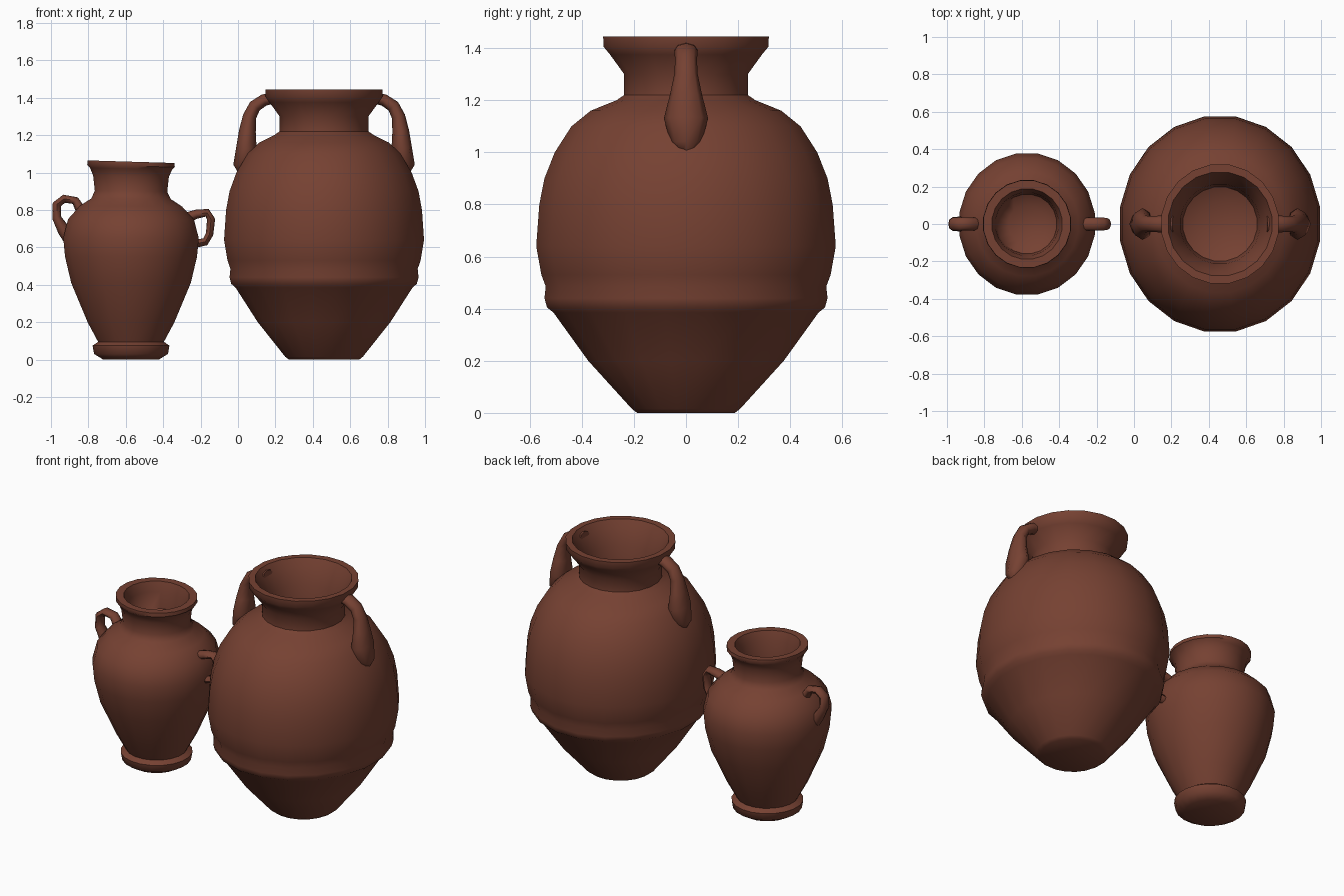
import bpy, bmesh, math
from mathutils import Vector

if "Cube" in bpy.data.objects:
    bpy.data.objects.remove(bpy.data.objects["Cube"], do_unlink=True)

clay = bpy.data.materials.new("terracotta clay")
clay.use_nodes = True
colour = (0.18, 0.053, 0.032, 1)
clay.diffuse_color = colour
clay.node_tree.nodes["Principled BSDF"].inputs["Base Color"].default_value = colour


def finish(name, bm, angle):
    bmesh.ops.recalc_face_normals(bm, faces=bm.faces)
    mesh = bpy.data.meshes.new(name)
    bm.to_mesh(mesh)
    bm.free()
    mesh.materials.append(clay)
    obj = bpy.data.objects.new(name, mesh)
    bpy.context.collection.objects.link(obj)
    bpy.ops.object.select_all(action="DESELECT")
    obj.select_set(True)
    bpy.context.view_layer.objects.active = obj
    bpy.ops.object.shade_smooth_by_angle(angle=math.radians(angle))
    return obj


def skin(bm, loops):
    """Bridge successive closed loops of points and cap both ends."""
    rings = [[bm.verts.new(p) for p in loop] for loop in loops]
    n = len(rings[0])
    for a, b in zip(rings, rings[1:]):
        for i in range(n):
            j = (i + 1) % n
            bm.faces.new((a[i], a[j], b[j], b[i]))
    bm.faces.new(rings[0][::-1])
    bm.faces.new(rings[-1])


def pot(name, cx, profile, squash, wide, tilt=0, sides=20):
    """Turn a (radius, z) profile; wide rings are narrowed along x."""
    height = max(z for r, z in profile)
    loops = []
    for r, z in profile:
        k = 1 - squash * min(1, max(0, (r - wide) / 0.1))
        loop = []
        for i in range(sides):
            a = math.tau * (i + 0.5) / sides
            x = r * k * math.cos(a)
            loop.append((cx + x, r * math.sin(a), z - tilt * x * (z / height) ** 6))
        loops.append(loop)
    bm = bmesh.new()
    skin(bm, loops)
    return finish(name, bm, 50)


def handle(name, path, sides=8):
    """Sweep an oval along (x, z, half thickness, half width) stations."""
    pts = [Vector((x, 0, z)) for x, z, t, w in path]
    loops = []
    for i, (x, z, t, w) in enumerate(path):
        along = (pts[min(i + 1, len(pts) - 1)] - pts[max(i - 1, 0)]).normalized()
        out = Vector((along.z, 0, -along.x))
        side = Vector((0, 1, 0))
        loops.append([pts[i] + out * t * math.cos(a) + side * w * math.sin(a)
                      for a in (math.tau * k / sides for k in range(sides))])
    bm = bmesh.new()
    skin(bm, loops)
    return finish(name, bm, 60)


# Large jar: foot, ledge, belly, shoulder, neck, flared rim, hollow mouth
pot("large_jar", 0.46, [
    (0.19, 0), (0.21, 0.015), (0.38, 0.2), (0.515, 0.385), (0.54, 0.405),
    (0.55, 0.44), (0.545, 0.485), (0.562, 0.53), (0.582, 0.64), (0.57, 0.8),
    (0.55, 0.9), (0.51, 1.0), (0.445, 1.1), (0.37, 1.16), (0.27, 1.2),
    (0.24, 1.22), (0.24, 1.3), (0.295, 1.375), (0.32, 1.405), (0.322, 1.445),
    (0.28, 1.445), (0.255, 1.4), (0.215, 1.3), (0.2, 1.18), (0.12, 1.14),
], 0.07, 0.3)

# Small jar
pot("small_jar", -0.572, [
    (0.15, 0), (0.2, 0.03), (0.208, 0.075), (0.178, 0.095), (0.235, 0.2),
    (0.335, 0.41), (0.372, 0.55), (0.382, 0.65), (0.355, 0.75), (0.28, 0.82),
    (0.215, 0.86), (0.196, 0.9), (0.205, 0.98), (0.222, 1.02), (0.237, 1.035),
    (0.235, 1.058), (0.19, 1.058), (0.17, 1.0), (0.16, 0.9), (0.1, 0.86),
], 0.04, 0.25, tilt=0.03)

# Large jar handles, mirrored about the jar's axis
half = [(0.42, 0.99, 0.03, 0.02), (0.43, 1.04, 0.055, 0.06),
        (0.415, 1.13, 0.055, 0.085), (0.41, 1.22, 0.045, 0.062),
        (0.398, 1.3, 0.036, 0.045), (0.37, 1.355, 0.034, 0.042),
        (0.32, 1.388, 0.032, 0.045), (0.25, 1.4, 0.025, 0.045)]
for name, s in (("large_jar_left_handle", 1), ("large_jar_right_handle", -1)):
    handle(name, [(0.46 + s * x, z, t, w) for x, z, t, w in half])

# Small jar handles
handle("small_jar_right_handle", [
    (-0.89, 0.62, 0.03, 0.035), (-0.93, 0.69, 0.034, 0.04),
    (-0.97, 0.76, 0.024, 0.036), (-0.968, 0.83, 0.024, 0.034),
    (-0.93, 0.86, 0.022, 0.034), (-0.87, 0.85, 0.022, 0.034),
    (-0.83, 0.78, 0.03, 0.036)])
handle("small_jar_left_handle", [
    (-0.3, 0.75, 0.03, 0.036), (-0.22, 0.778, 0.024, 0.036),
    (-0.165, 0.785, 0.022, 0.034), (-0.144, 0.75, 0.022, 0.032),
    (-0.152, 0.67, 0.02, 0.032), (-0.175, 0.63, 0.021, 0.032),
    (-0.25, 0.615, 0.022, 0.034)])
